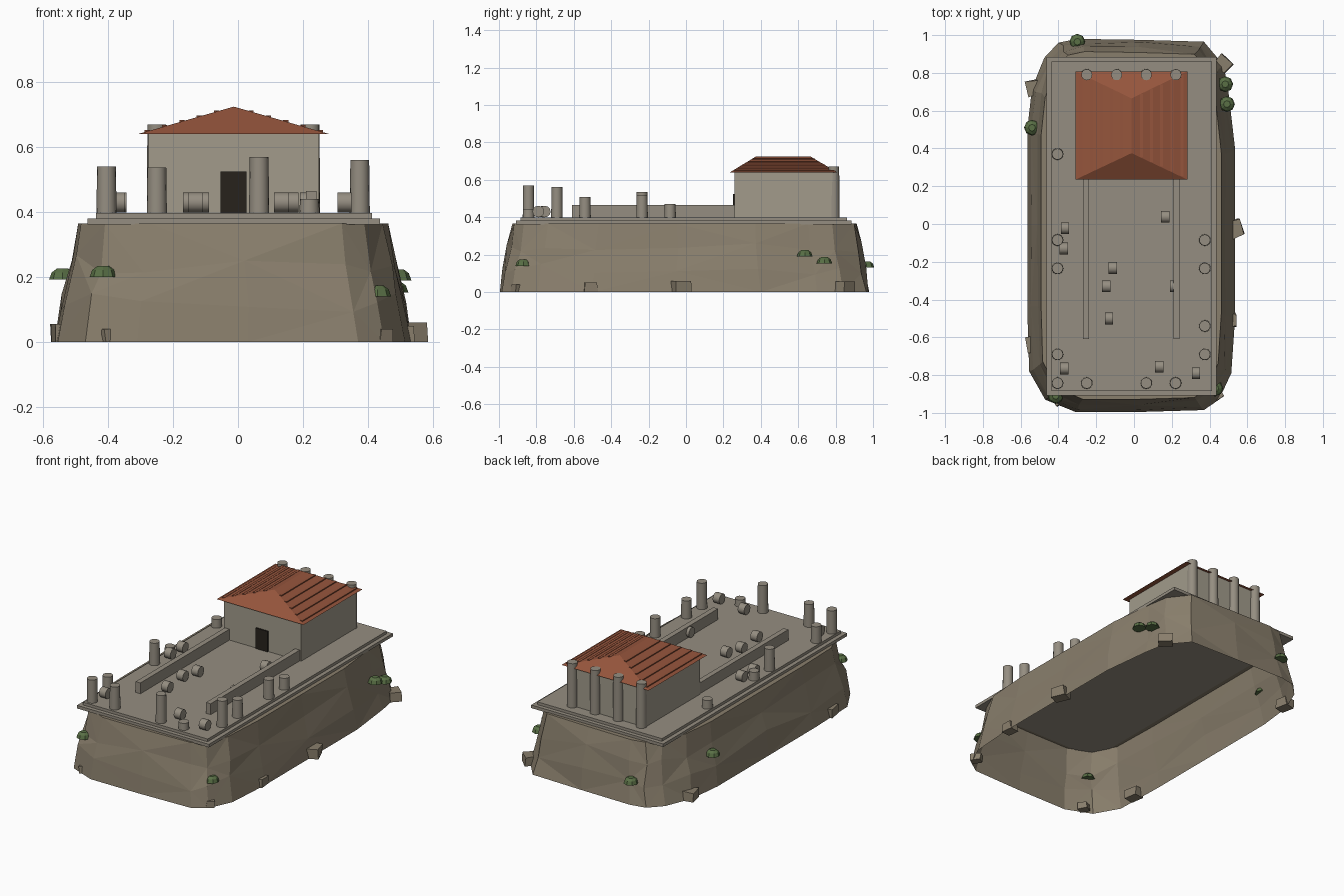
import bpy, bmesh, random
from math import pi, cos, sin
from mathutils import Vector

if "Cube" in bpy.data.objects:
    bpy.data.objects.remove(bpy.data.objects["Cube"])

random.seed(4)
CX = -0.013


def material(name, rgb):
    m = bpy.data.materials.new(name)
    m.diffuse_color = (*rgb, 1)
    m.use_nodes = True
    m.node_tree.nodes["Principled BSDF"].inputs["Base Color"].default_value = m.diffuse_color
    return m


ROCK = material("rock", (0.25, 0.21, 0.15))
STONE = material("pale_stone", (0.30, 0.27, 0.22))
WALL = material("wall_stone", (0.36, 0.33, 0.26))
TILE = material("roof_tile", (0.30, 0.09, 0.045))
DARK = material("door_dark", (0.02, 0.016, 0.012))
GREEN = material("shrub_green", (0.10, 0.16, 0.06))


def mesh_object(name, verts, faces, mat):
    me = bpy.data.meshes.new(name)
    me.from_pydata(verts, [], faces)
    bm = bmesh.new()
    bm.from_mesh(me)
    bmesh.ops.recalc_face_normals(bm, faces=bm.faces)
    bm.to_mesh(me)
    bm.free()
    ob = bpy.data.objects.new(name, me)
    bpy.context.collection.objects.link(ob)
    me.materials.append(mat)
    return ob


def box(name, x0, x1, y0, y1, z0, z1, mat):
    v = [(x, y, z) for z in (z0, z1) for x, y in ((x0, y0), (x1, y0), (x1, y1), (x0, y1))]
    f = [(3, 2, 1, 0), (4, 5, 6, 7)] + [(i, (i + 1) % 4, (i + 1) % 4 + 4, i + 4) for i in range(4)]
    return mesh_object(name, v, f, mat)


def cylinder(name, loc, r1, r2, h, mat, rot=(0, 0, 0), sides=16):
    bpy.ops.mesh.primitive_cone_add(vertices=sides, radius1=r1, radius2=r2, depth=h,
                                    location=loc, rotation=rot)
    ob = bpy.context.object
    ob.name = name
    ob.data.materials.append(mat)
    bpy.ops.object.shade_smooth_by_angle(angle=0.7)
    return ob


# Rocky outcrop: tapering faceted shell, open underneath
outline = [(-.31, -.995), (.03, -.995), (.37, -.985), (.45, -.93), (.515, -.79), (.535, -.5),
           (.535, -.05), (.535, .4), (.50, .70), (.475, .84), (.37, .965), (.03, .975),
           (-.30, .98), (-.40, .96), (-.475, .88), (-.54, .72), (-.565, .5), (-.565, 0),
           (-.565, -.45), (-.555, -.78), (-.47, -.93)]
n = len(outline)
rings = [(0, 1, 1), (.12, .955, .98), (.24, .91, .955), (.365, .868, .932)]
verts = []
for z, sx, sy in rings:
    for x, y in outline:
        j = 0.009 if 0 < z < .36 else 0
        dz = random.uniform(-.03, .03) if j else 0
        verts.append((CX + (x - CX) * sx + random.uniform(-j, j),
                      -.01 + (y + .01) * sy + random.uniform(-j, j), z + dz))
faces = []
for k in range(3):
    for i in range(n):
        a, b = k * n + i, k * n + (i + 1) % n
        c, d = b + n, a + n
        faces += [(a, b, c), (a, c, d)] if (i + k) % 2 else [(a, b, d), (b, c, d)]
faces.append(tuple(range(3 * n, 4 * n)))
mesh_object("rock_base", verts, faces, ROCK)

# Two-step terrace
box("terrace_lower_step", -.463, .437, -.908, .884, .362, .381, STONE)
box("terrace_upper_step", -.438, .412, -.884, .860, .381, .398, STONE)

# Temple hall, door and hipped roof
box("temple_walls", -.275, .25, .258, .79, .398, .642, WALL)
box("temple_door", -.054, .026, .25, .262, .398, .525, DARK)
rx0, rx1, ry0, ry1, ez, rz = -.31, .283, .235, .808, .64, .725
mesh_object("temple_roof",
            [(rx0, ry0, ez), (rx1, ry0, ez), (rx1, ry1, ez), (rx0, ry1, ez),
             (CX, .375, rz), (CX, .665, rz)],
            [(0, 1, 4), (1, 2, 5, 4), (2, 3, 5), (3, 0, 4, 5), (3, 2, 1, 0)], TILE)
# Tile ribs parallel to the ridge, ending at the hips
for side in (-1, 1):
    for t in (.18, .36, .54, .72, .9):
        x = CX + side * t * .296
        z = rz - t * (rz - ez)
        inset = .14 * (1 - t) + .004
        box("roof_rib", x - .008, x + .008, ry0 + inset, ry1 - inset, z - .006, z + .004, TILE)

# Low walls leading to the hall
for x in (-.255, .225):
    box("low_wall", x - .016, x + .016, -.61, .258, .398, .465, STONE)

# Columns: (x, y, top height)
columns = [(x, .79, .67) for x in (-.25, -.092, .065, .222)]
columns += [(-.405, .37, .45), (-.405, -.085, .45), (-.405, -.235, .535), (-.405, -.69, .50),
            (.375, -.085, .47), (.375, -.235, .515), (.375, -.54, .508), (.375, -.69, .56),
            (-.405, -.842, .54), (-.25, -.842, .538), (.065, -.842, .57), (.22, -.842, .44)]
for x, y, top in columns:
    cylinder("column", (x, y, (.398 + top) / 2), .031, .029, top - .398, STONE)

# Fallen column drums lying on the terrace
for x, y in [(-.365, -.022), (-.372, -.13), (-.112, -.233), (-.147, -.33), (-.132, -.50),
             (.165, .038), (.213, -.33), (-.37, -.765), (.133, -.755), (.328, -.79)]:
    cylinder("fallen_drum", (x, y, .43), .031, .031, .044, STONE, (0, pi / 2, 0), 12)

# Shrubs clinging to the rock: low faceted domes
for x, y, z in [(.43, -.87, .14), (-.415, -.91, .20), (.492, .635, .19), (.483, .74, .152),
                (-.54, .51, .192), (-.30, .965, .13)]:
    prof = [(.042, 0), (.034, .022), (.018, .034)]
    v = [(x + r * cos(a * pi / 4), y + r * sin(a * pi / 4), z + h) for r, h in prof for a in range(8)]
    f = [(k * 8 + i, k * 8 + (i + 1) % 8, k * 8 + 8 + (i + 1) % 8, k * 8 + 8 + i)
         for k in range(2) for i in range(8)] + [tuple(range(16, 24)), tuple(range(7, -1, -1))]
    mesh_object("shrub", v, f, GREEN)

# Loose boulders at the foot: (x, y, size, turn)
for x, y, s, turn in [(.535, -.025, .06, .4), (.51, -.51, .05, .1), (.475, .85, .055, .8),
                      (-.535, .72, .055, .2), (-.535, -.64, .055, .15), (.44, -.90, .04, .6),
                      (-.40, -.93, .04, .5)]:
    b = box("boulder", -s * .6, s * .6, -s * .75, s * .75, 0, s, ROCK)
    for v in b.data.vertices:
        if v.co.z > 0:
            v.co += Vector((random.uniform(-.008, .008), random.uniform(-.008, .008), 0))
    b.location = (x, y, 0)
    b.rotation_euler = (0, 0, turn)
